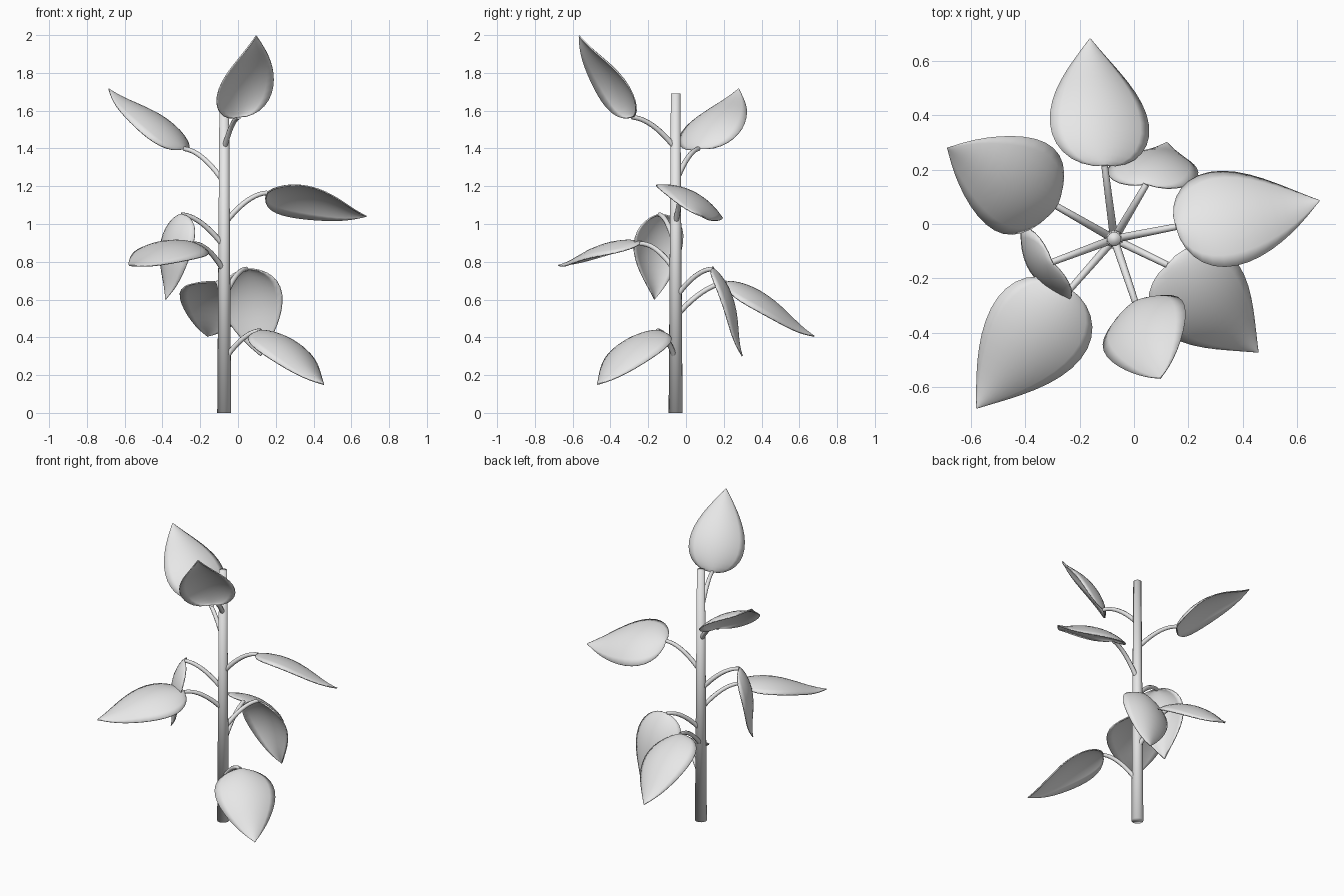
import bpy, bmesh, math
from mathutils import Vector

if "Cube" in bpy.data.objects:
    bpy.data.objects.remove(bpy.data.objects["Cube"])

STEM = Vector((-0.073, -0.055, 0))
mat = bpy.data.materials.new("light grey")
mat.diffuse_color = (0.8, 0.8, 0.8, 1)
mat.use_nodes = True
mat.node_tree.nodes["Principled BSDF"].inputs["Base Color"].default_value = mat.diffuse_color


def finish(obj):
    obj.data.materials.clear()
    obj.data.materials.append(mat)
    for p in obj.data.polygons:
        p.use_smooth = True


# Stem: one tapered cylinder, smooth over the end caps
bpy.ops.mesh.primitive_cone_add(vertices=16, radius1=0.037, radius2=0.025, depth=1.69,
                                location=STEM + Vector((0, 0, 0.845)))
stem = bpy.context.object
stem.name = "stem"
finish(stem)


def petiole(name, z, base):
    """Arched leaf stalk from the stem to the leaf base."""
    p0 = STEM + Vector((0, 0, z - 0.03))
    p1 = p0.lerp(base, 0.55) + Vector((0, 0, 0.07))
    curve = bpy.data.curves.new(name, 'CURVE')
    curve.dimensions = '3D'
    curve.bevel_depth = 0.015
    curve.bevel_resolution = 2
    curve.use_fill_caps = True
    sp = curve.splines.new('POLY')
    n = 10
    sp.points.add(n)
    for i in range(n + 1):
        t = i / n
        p = p0 * (1 - t) ** 2 + p1 * 2 * t * (1 - t) + base * t * t
        sp.points[i].co = (*p, 1)
        sp.points[i].radius = 1 - 0.2 * t
    obj = bpy.data.objects.new(name, curve)
    bpy.context.collection.objects.link(obj)
    bpy.ops.object.select_all(action='DESELECT')
    obj.select_set(True)
    bpy.context.view_layer.objects.active = obj
    bpy.ops.object.convert(target='MESH')
    finish(bpy.context.object)


def leaf(name, base, tip, width, roll):
    """Domed, pointed oval blade from base to tip, rolled about its axis."""
    axis = tip - base
    a = axis.normalized()
    h = Vector((0, 0, 1)).cross(a).normalized()
    u = a.cross(h)
    r = math.radians(roll)
    s = h * math.cos(r) + u * math.sin(r)
    n = a.cross(s)
    outline = lambda t: t ** 0.5 * (1 - t) ** 1.05
    peak = outline(0.5 / 1.55)
    bm = bmesh.new()
    rows, cols = 18, 10
    grid = []
    for i in range(rows + 1):
        t = (1 - math.cos(math.pi * i / rows)) / 2
        w = max(outline(t), 0) / peak if 0 < i < rows else 0
        rise = 0.05 * math.sin(math.pi * t ** 0.75) - 0.012 * math.sin(math.pi * t ** 3)
        mid = base + axis * t + n * rise
        if w == 0:
            grid.append([bm.verts.new(mid)] * (cols + 1))
            continue
        row = []
        for j in range(cols + 1):
            v = 2 * j / cols - 1
            row.append(bm.verts.new(mid + s * (v * w * width / 2) - n * (0.055 * w * v * v)))
        grid.append(row)
    for i in range(rows):
        for j in range(cols):
            q = [grid[i][j], grid[i + 1][j], grid[i + 1][j + 1], grid[i][j + 1]]
            bm.faces.new(list(dict.fromkeys(q)))
    bm.normal_update()
    me = bpy.data.meshes.new(name)
    bm.to_mesh(me)
    bm.free()
    obj = bpy.data.objects.new(name, me)
    bpy.context.collection.objects.link(obj)
    finish(obj)
    mod = obj.modifiers.new("thickness", 'SOLIDIFY')
    mod.thickness = 0.007
    mod.offset = 0


# height on stem, leaf base, leaf tip, blade width, roll in degrees
LEAVES = [
    (0.31, (0.122, -0.150, 0.435), (0.455, -0.470, 0.150), 0.37, 0),
    (0.54, (-0.108, 0.215, 0.690), (-0.162, 0.680, 0.405), 0.37, 15),
    (0.64, (0.045, 0.145, 0.762), (0.120, 0.298, 0.300), 0.33, -22),
    (0.78, (-0.235, -0.240, 0.895), (-0.578, -0.676, 0.780), 0.38, -8),
    (0.91, (-0.300, -0.140, 1.050), (-0.383, -0.166, 0.600), 0.31, -16),
    (1.03, (0.155, -0.010, 1.165), (0.681, 0.085, 1.040), 0.39, -25),
    (1.25, (-0.285, 0.066, 1.398), (-0.686, 0.280, 1.715), 0.37, -4),
    (1.43, (0.005, -0.287, 1.565), (0.097, -0.567, 1.997), 0.34, 13),
]
for k, (z, b, t, w, roll) in enumerate(LEAVES, 1):
    petiole(f"leaf_stalk_{k}", z, Vector(b))
    leaf(f"leaf_{k}", Vector(b), Vector(t), w, roll)
